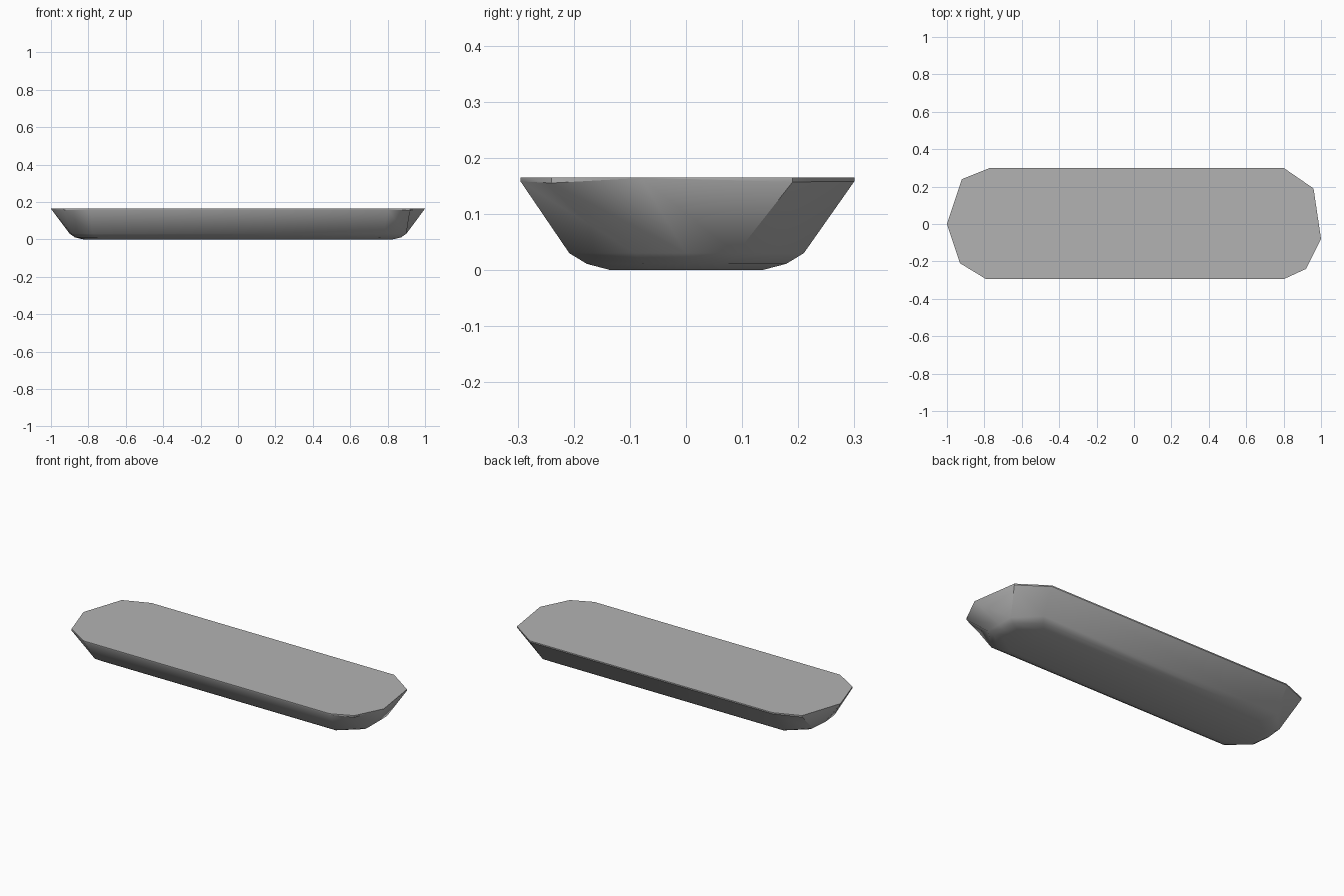
import bpy
import bmesh
import math

cube = bpy.data.objects.get("Cube")
if cube:
    bpy.data.objects.remove(cube)

# Single grey material
grey = bpy.data.materials.new("mid grey")
grey.use_nodes = True
colour = (0.45, 0.45, 0.45, 1)
grey.diffuse_color = colour
grey.node_tree.nodes["Principled BSDF"].inputs["Base Color"].default_value = colour

# Plan outlines, clockwise from the right end; each has the same point count
TOP = 0.165
rim = [(-1, 0), (-.92, .24), (-.77, .3), (.8, .3), (.96, .19),
       (1, -.08), (.92, -.24), (.8, -.295), (-.79, -.295), (-.93, -.21)]
shoulder = [(-.9, 0), (-.89, .1), (-.78, .21), (.78, .21), (.9, .09),
            (.9, 0), (.9, -.09), (.78, -.208), (-.78, -.208), (-.89, -.1)]
# Depth of the thin lip below the deck at each rim point
lip = [.002, .009, .007, .007, .008, .001, .01, .007, .007, .009]


def scaled(points, sx, sy, z):
    return [(x * sx, y * sy, z) for x, y in points]


rings = [
    scaled(shoulder, .92, .65, 0),
    scaled(shoulder, .97, .85, .011),
    scaled(shoulder, 1, 1, .03),
    [(x, y, TOP - d) for (x, y), d in zip(rim, lip)],
    scaled(rim, 1, 1, TOP),
]

# Shallow hull: stacked rings closed by the bottom and the flat deck
bm = bmesh.new()
loops = [[bm.verts.new(p) for p in ring] for ring in rings]
for low, high in zip(loops, loops[1:]):
    for i in range(len(low)):
        j = (i + 1) % len(low)
        bm.faces.new((low[i], low[j], high[j], high[i]))
bm.faces.new(loops[0])
bm.faces.new(loops[-1])
bmesh.ops.recalc_face_normals(bm, faces=bm.faces)
mesh = bpy.data.meshes.new("hull")
bm.to_mesh(mesh)
bm.free()
mesh.materials.append(grey)

hull = bpy.data.objects.new("hull", mesh)
bpy.context.collection.objects.link(hull)
bpy.context.view_layer.objects.active = hull
hull.select_set(True)
bpy.ops.object.shade_smooth_by_angle(angle=math.radians(35))
